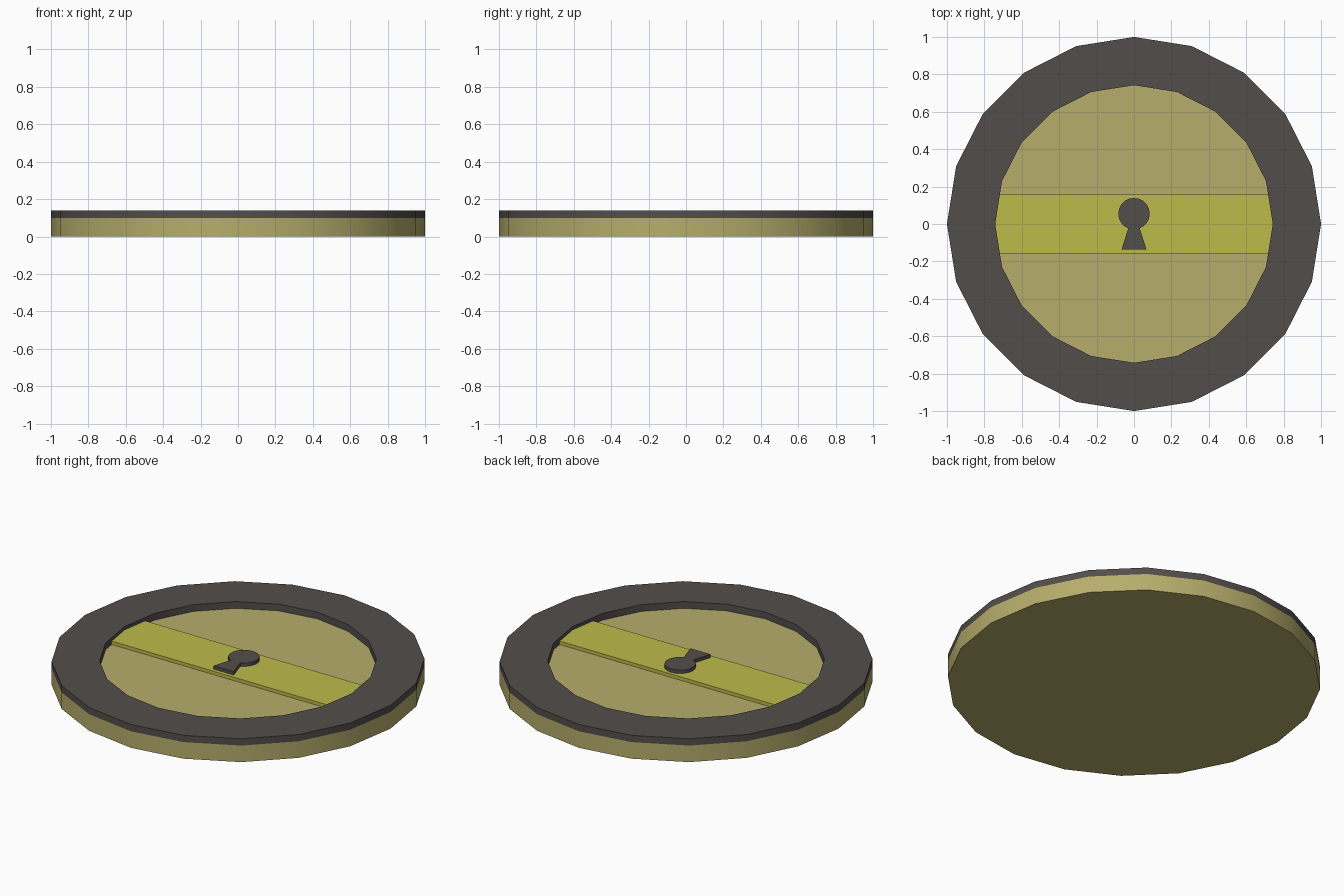
import bpy, bmesh
from math import sin, cos, pi, asin

if "Cube" in bpy.data.objects:
    bpy.data.objects.remove(bpy.data.objects["Cube"])

SIDES = 20
R_OUT, R_IN = 1.0, 0.742
Z_BASE, Z_BAND, Z_TOP = 0.098, 0.118, 0.138


def material(name, rgb):
    m = bpy.data.materials.new(name)
    m.diffuse_color = (*rgb, 1)
    m.use_nodes = True
    m.node_tree.nodes["Principled BSDF"].inputs["Base Color"].default_value = m.diffuse_color
    return m


def circle(r, n=SIDES):
    return [(r * cos(2 * pi * i / n), r * sin(2 * pi * i / n)) for i in range(n)]


def finish(name, bm, mat):
    bmesh.ops.recalc_face_normals(bm, faces=bm.faces)
    me = bpy.data.meshes.new(name)
    bm.to_mesh(me)
    bm.free()
    ob = bpy.data.objects.new(name, me)
    bpy.context.collection.objects.link(ob)
    me.materials.append(mat)
    return ob


def prism(name, outline, z0, z1, mat):
    bm = bmesh.new()
    lo = [bm.verts.new((x, y, z0)) for x, y in outline]
    hi = [bm.verts.new((x, y, z1)) for x, y in outline]
    bm.faces.new(lo[::-1])
    bm.faces.new(hi)
    n = len(outline)
    for i in range(n):
        j = (i + 1) % n
        bm.faces.new((lo[i], lo[j], hi[j], hi[i]))
    return finish(name, bm, mat)


def smooth(ob):
    bpy.ops.object.select_all(action='DESELECT')
    ob.select_set(True)
    bpy.context.view_layer.objects.active = ob
    bpy.ops.object.shade_smooth_by_angle(angle=pi / 6)


olive = material("olive", (0.47, 0.42, 0.15))
yellow = material("yellow", (0.51, 0.50, 0.07))
dark = material("dark", (0.084, 0.076, 0.069))

# Base disc
smooth(prism("base_disc", circle(R_OUT), 0, Z_BASE, olive))

# Raised rim: rectangular section swept around the disc
bm = bmesh.new()
section = [(R_OUT, Z_BASE), (R_OUT, Z_TOP), (R_IN, Z_TOP), (R_IN, Z_BASE)]
loops = [[bm.verts.new((x, y, z)) for x, y in circle(r)] for r, z in section]
for k in range(4):
    a, b = loops[k], loops[(k + 1) % 4]
    for i in range(SIDES):
        j = (i + 1) % SIDES
        bm.faces.new((a[i], a[j], b[j], b[i]))
smooth(finish("rim", bm, dark))

# Cross band, its ends following the inside of the rim
h = 0.157
xe = R_IN - h * (1 - cos(pi / 10)) / sin(pi / 10)
prism("cross_band", [(xe, -h), (R_IN, 0), (xe, h), (-xe, h), (-R_IN, 0), (-xe, -h)],
      Z_BASE, Z_BAND, yellow)

# Keyhole: round head with a flared foot
r, cy, neck = 0.084, 0.055, 0.031
start = -pi / 2 + asin(neck / r)
sweep = 2 * pi - 2 * asin(neck / r)
head = [(r * cos(start + sweep * i / 18), cy + r * sin(start + sweep * i / 18))
        for i in range(19)]
smooth(prism("keyhole", [(-0.066, -0.135), (0.066, -0.135)] + head, Z_BAND, Z_TOP, dark))
